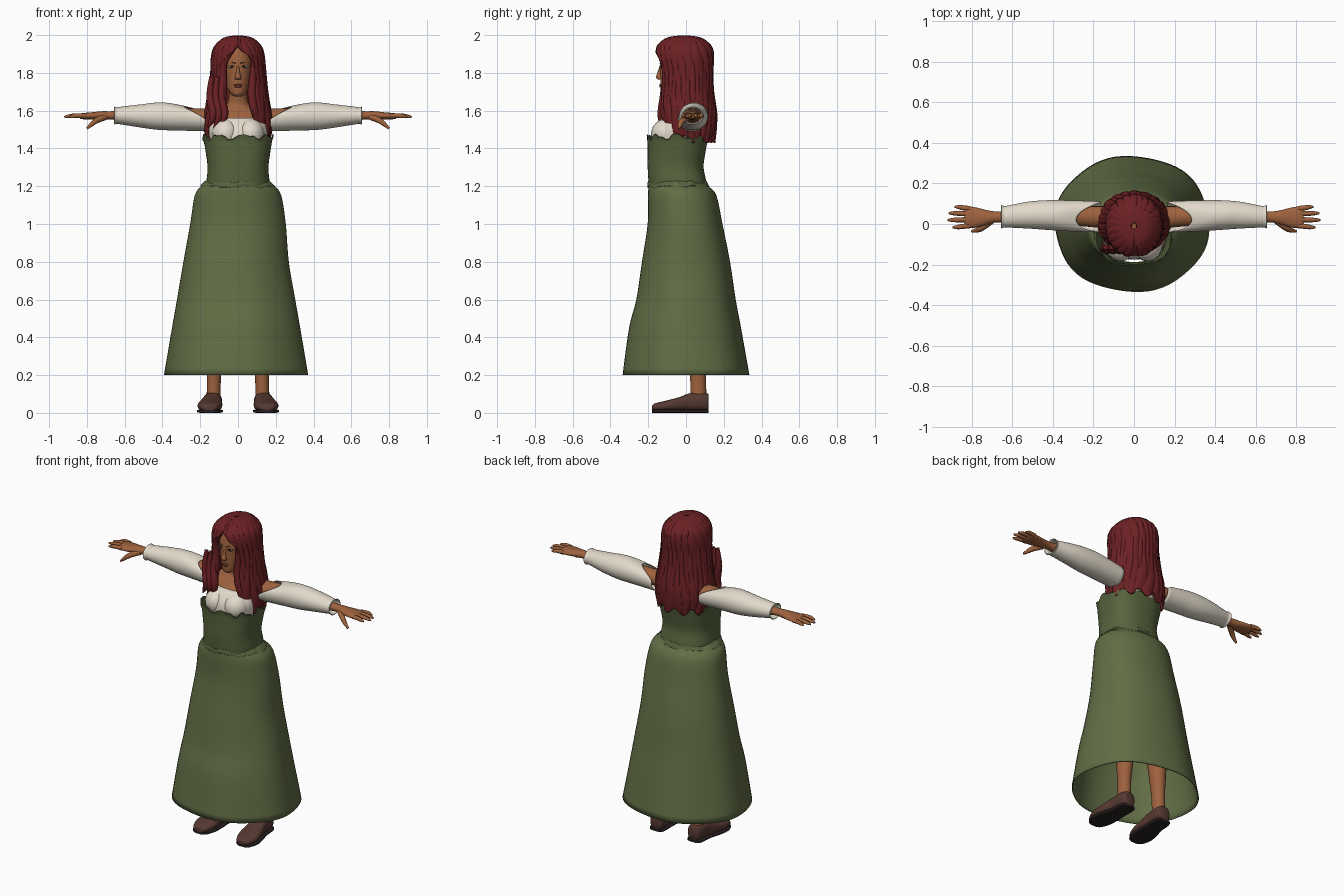
import bpy, bmesh, math, random
from mathutils import Vector

random.seed(4)
cube = bpy.data.objects.get("Cube")
if cube:
    bpy.data.objects.remove(cube, do_unlink=True)


def material(name, *rgb):
    lin = [((c / 255 + 0.055) / 1.055) ** 2.4 for c in rgb] + [1]
    m = bpy.data.materials.new(name)
    m.use_nodes = True
    m.diffuse_color = lin
    m.node_tree.nodes["Principled BSDF"].inputs["Base Color"].default_value = lin
    return m


SKIN = material("brown skin", 158, 98, 62)
HAIR = material("dark red hair", 108, 33, 36)
GREEN = material("olive cloth", 97, 109, 69)
DARK_GREEN = material("deep olive cloth", 88, 100, 62)
LINEN = material("cream linen", 226, 218, 203)
LEATHER = material("brown leather", 86, 57, 50)
SOLE = material("dark sole", 40, 31, 32)
DARK = material("dark brown", 42, 24, 22)
EYE = material("eye white", 205, 195, 185)
LIP = material("lip", 128, 66, 52)


def spline(rows, steps=5):
    """Smooth section rows with a Catmull-Rom curve."""
    pts = [rows[0]] + list(rows) + [rows[-1]]
    out = []
    for i in range(len(rows) - 1):
        a, b, c, d = pts[i:i + 4]
        for k in range(steps):
            t = k / steps
            out.append([q + 0.5 * t * (r - p + t * (2 * p - 5 * q + 4 * r - s + t * (3 * (q - r) + s - p)))
                        for p, q, r, s in zip(a, b, c, d)])
    return out + [list(rows[-1])]


def signed_pow(v, e):
    return math.copysign(abs(v) ** e, v)


def loft(name, mat, rows, axis="z", n=32, power=2, cap=True, warp=None, thick=0, mirror=False):
    """Rows are (position, centre u, centre v, radius u, radius v[, front gap])."""
    rows = spline(rows)
    bm = bmesh.new()
    rings = []
    split = len(rows[0]) > 5
    for j, row in enumerate(rows):
        t, cu, cv, ru, rv = row[:5]
        gap = math.asin(max(0, min(0.95, row[5] / ru))) if split else 0
        ring = []
        for i in range(n + split):
            a = gap + (2 * math.pi - 2 * gap) * i / n
            scale, shift = warp(a, j / (len(rows) - 1)) if warp else (1, 0)
            u = cu + ru * scale * signed_pow(math.sin(a), 2 / power)
            v = cv - rv * scale * signed_pow(math.cos(a), 2 / power)
            p = t + shift
            ring.append(bm.verts.new({"z": (u, v, p), "x": (p, u, v), "y": (u, p, v)}[axis]))
        rings.append(ring)
    for r, s in zip(rings, rings[1:]):
        for i in range(n):
            k = (i + 1) % len(r)
            bm.faces.new((r[i], r[k], s[k], s[i]))
    if cap:
        bm.faces.new(rings[0])
        bm.faces.new(rings[-1])
    bmesh.ops.recalc_face_normals(bm, faces=bm.faces)
    mesh = bpy.data.meshes.new(name)
    bm.to_mesh(mesh)
    bm.free()
    return finish(name, mesh, mat, thick, mirror)


def finish(name, mesh, mat, thick=0, mirror=False):
    mesh.materials.append(mat)
    mesh.shade_smooth()
    mesh.set_sharp_from_angle(angle=math.radians(50))
    ob = bpy.data.objects.new(name, mesh)
    bpy.context.collection.objects.link(ob)
    if thick:
        mod = ob.modifiers.new("thickness", "SOLIDIFY")
        mod.thickness, mod.offset = thick, 0
    if mirror:
        ob.modifiers.new("mirror", "MIRROR").use_axis[0] = True
    return ob


def ellipsoid(name, mat, centre, radii, mirror=False, tilt=0):
    bm = bmesh.new()
    bmesh.ops.create_uvsphere(bm, u_segments=20, v_segments=12, radius=1)
    for v in bm.verts:
        x, y, z = (c * r for c, r in zip(v.co, radii))
        v.co = Vector((x, y, z + tilt * x)) + Vector(centre)
    mesh = bpy.data.meshes.new(name)
    bm.to_mesh(mesh)
    bm.free()
    return finish(name, mesh, mat, mirror=mirror)


def strand(name, mat, points, mirror=False):
    """Tapered tube through (point, radius) pairs."""
    cu = bpy.data.curves.new(name, "CURVE")
    cu.dimensions, cu.bevel_depth, cu.bevel_resolution = "3D", 1, 2
    cu.use_fill_caps, cu.resolution_u = True, 4
    sp = cu.splines.new("NURBS")
    sp.points.add(len(points) - 1)
    sp.use_endpoint_u, sp.order_u = True, 3
    for p, (co, r) in zip(sp.points, points):
        p.co, p.radius = (*co, 1), r
    cu.materials.append(mat)
    ob = bpy.data.objects.new(name, cu)
    bpy.context.collection.objects.link(ob)
    if mirror:
        ob.modifiers.new("mirror", "MIRROR").use_axis[0] = True
    return ob


# Skirt, bodice and the seam between them
loft("skirt", GREEN, [(1.225, 0, -.045, .165, .15), (1.2, 0, -.04, .19, .155), (1.15, 0, -.02, .226, .178),
                      (1, 0, -.005, .25, .195), (.8, -.01, 0, .276, .23), (.6, -.01, 0, .31, .26),
                      (.45, -.01, -.005, .336, .293), (.2, -.01, 0, .378, .332)],
     n=64, cap=False, thick=.006, power=2.1,
     warp=lambda a, s: (1 + .012 * s * math.sin(6 * a), 0))
loft("bodice", DARK_GREEN, [(1.18, 0, -.045, .16, .145), (1.22, 0, -.045, .164, .15), (1.3, 0, -.055, .158, .145),
                            (1.38, 0, -.05, .168, .15), (1.44, 0, -.045, .178, .156), (1.468, 0, -.045, .186, .16)],
     n=64, cap=False, thick=.006, power=2.5,
     warp=lambda a, s: (1, max(0, s - .7) * .04 * (math.sin(9 * a) + .6 * math.sin(17 * a + 1) - .5)))
loft("waist_seam", DARK_GREEN, [(1.222, 0, -.045, .172, .154), (1.208, 0, -.043, .187, .159), (1.196, 0, -.04, .197, .161)],
     n=64, cap=False, thick=.005, warp=lambda a, s: (1, .005 * math.sin(7 * a) + .003 * math.sin(16 * a)))

# Linen chemise
loft("chemise", LINEN, [(1.4, 0, -.045, .14, .13), (1.48, 0, -.045, .155, .128), (1.53, 0, -.04, .15, .11),
                        (1.56, 0, -.03, .14, .093)], n=40, power=2.3)
ellipsoid("chemise_bust", LINEN, (.066, -.1, 1.478), (.075, .085, .08), mirror=True)

# Upper body and neck
loft("shoulders", SKIN, [(1.45, 0, -.03, .13, .1), (1.54, 0, -.015, .155, .09), (1.585, 0, .005, .145, .078),
                         (1.612, 0, .01, .1, .062), (1.64, 0, .01, .055, .05), (1.74, 0, -.005, .046, .05)])
loft("arms", SKIN, [(.08, .03, 1.563, .058, .047), (.2, .036, 1.566, .052, .046), (.4, .045, 1.57, .045, .045),
                    (.6, .037, 1.574, .034, .032)], axis="x", n=20, mirror=True)


# Off-the-shoulder sleeves, cut back along the top
def sleeve_cut(a, s):
    return 1, .12 * max(0, math.cos(a - math.pi - .2)) ** 1.5 * max(0, 1 - 2.2 * s)


loft("sleeves", LINEN, [(.165, .035, 1.557, .074, .064), (.3, .04, 1.568, .074, .071), (.42, .044, 1.57, .071, .069),
                        (.52, .044, 1.572, .064, .058), (.62, .037, 1.574, .052, .044),
                        (.64, .036, 1.574, .05, .041), (.655, .036, 1.574, .056, .046)],
     axis="x", n=36, cap=False, thick=.005, warp=sleeve_cut, mirror=True)

# Hands
loft("palms", SKIN, [(.6, .037, 1.574, .034, .03), (.67, .035, 1.575, .027, .022), (.72, .033, 1.574, .034, .023),
                     (.78, .032, 1.572, .05, .019), (.825, .034, 1.571, .053, .016), (.838, .035, 1.571, .045, .01)],
     axis="x", n=20, mirror=True)
for label, y, tip in (("index", -.008, .895), ("middle", .022, .92), ("ring", .05, .914), ("little", .076, .885)):
    spread = (y - .034) * .2
    strand(label + "_fingers", SKIN, [((.81, y, 1.572), .013), ((.85, y + spread / 2, 1.575), .0125),
                                      ((tip - .02, y + spread, 1.57), .011), ((tip, y + spread, 1.566), .005)], mirror=True)
strand("thumbs", SKIN, [((.7, .02, 1.567), .017), ((.745, -.015, 1.553), .017),
                        ((.775, -.033, 1.528), .013), ((.8, -.036, 1.505), .006)], mirror=True)

# Legs and shoes
loft("legs", SKIN, [(.05, .13, .067, .037, .043), (.2, .127, .064, .038, .043), (.42, .12, .06, .055, .06),
                    (.6, .115, .045, .055, .06), (.95, .1, .01, .08, .085)], n=20, mirror=True)
FOOT = [(-.18, .152, .026, .026, .012), (-.165, .152, .03, .046, .02), (-.11, .15, .037, .064, .027),
        (-.04, .143, .046, .06, .036), (.02, .136, .057, .05, .047), (.08, .133, .059, .048, .048),
        (.112, .132, .057, .04, .046), (.12, .132, .055, .03, .04)]
loft("shoes", LEATHER, FOOT, axis="y", n=28, power=2.6, mirror=True)
loft("soles", SOLE, [(y, x, .009, w + .003, .009) for y, x, z, w, h in FOOT], axis="y", n=28, power=5, mirror=True)

# Head and face
HEAD = [(1.675, 0, -.085, .018, .03), (1.69, 0, -.078, .04, .052), (1.73, 0, -.05, .061, .084),
        (1.8, 0, -.03, .076, .107), (1.86, 0, -.02, .083, .118), (1.92, 0, -.01, .08, .115), (1.96, 0, -.01, .05, .08)]
loft("head", SKIN, HEAD, n=40)


def face_point(x, z, out=0):
    t, cu, cv, ru, rv = min(spline(HEAD, 12), key=lambda r: abs(r[0] - z))
    return x, cv - rv * math.sqrt(1 - (x / ru) ** 2) - out, z


loft("nose", SKIN, [(1.848, 0, -.13, .006, .006), (1.805, 0, -.138, .009, .012), (1.776, 0, -.141, .017, .018),
                    (1.764, 0, -.134, .014, .012)], n=16)
ellipsoid("eyes", EYE, face_point(.036, 1.832), (.016, .004, .0065), mirror=True, tilt=.1)
ellipsoid("irises", DARK, face_point(.035, 1.832, .002), (.0068, .004, .0066), mirror=True)
strand("eyelids", DARK, [(face_point(x, z, .001), .002) for x, z in ((.019, 1.832), (.034, 1.841), (.054, 1.837))], mirror=True)
strand("eyebrows", DARK, [(face_point(x, z), r) for x, z, r in
                          ((.013, 1.85, .003), (.038, 1.861, .0035), (.062, 1.853, .0015))], mirror=True)
ellipsoid("upper_lip", LIP, face_point(0, 1.737), (.024, .006, .005))
ellipsoid("lower_lip", LIP, face_point(0, 1.728), (.02, .007, .006))

# Hair: a parted shell open at the face, then loose locks following it
MANE = [(1.991, 0, -.01, .012, .015, 0), (1.98, 0, -.01, .07, .085, 0), (1.95, 0, -.01, .108, .128, 0),
        (1.92, 0, -.01, .127, .146, .02), (1.87, 0, -.008, .136, .148, .07), (1.8, 0, -.005, .138, .14, .077),
        (1.7, 0, 0, .149, .136, .07), (1.6, 0, .005, .168, .15, .078), (1.52, 0, .01, .175, .145, .1),
        (1.45, 0, .012, .16, .135, .12)]


def ridges(a, s):
    cleft = abs(math.sin(11 * a + 1.6 * math.sin(6 * s + math.sin(3 * a))))
    return .94 + .07 * cleft ** .5, .02 * max(0, s - .75) * 4 * math.sin(10 * a)


loft("hair", HAIR, MANE, n=132, cap=False, thick=.016, warp=ridges)


def mane_point(a, z, scale):
    t, cu, cv, ru, rv, gap = min(spline(MANE, 12), key=lambda r: abs(r[0] - z))
    start = math.asin(max(0, min(.95, gap / ru)))
    b = start + (2 * math.pi - 2 * start) * a
    return cu + ru * scale * math.sin(b), cv - rv * scale * math.cos(b), z


COUNT = 30
for i in range(COUNT):
    a = (i + .5) / COUNT
    top, tip = random.uniform(1.82, 1.95), random.uniform(1.43, 1.49)
    phase = random.uniform(0, 6)
    path = []
    for k in range(10):
        f = k / 9
        wave = .014 * math.sin(phase + 7 * f) * f
        width = .004 + .019 * math.sin(math.pi * (.12 + .88 * f)) ** .7 if k < 9 else .003
        path.append((mane_point(a + wave, top + (tip - top) * f, .93), width))
    strand("hair_lock_%02d" % (i + 1), HAIR, path)

# Heavier lock falling forward over the right shoulder
for n, x in enumerate((-.07, -.1, -.13)):
    strand("front_lock_%d" % (n + 1), HAIR,
           [((x - .01, -.115, 1.78), .012), ((x - .025, -.118, 1.68), .02),
            ((x, -.128, 1.6), .024), ((x - .005, -.132, 1.55), .018), ((x - .03, -.125, 1.49 + n * .01), .003)])
